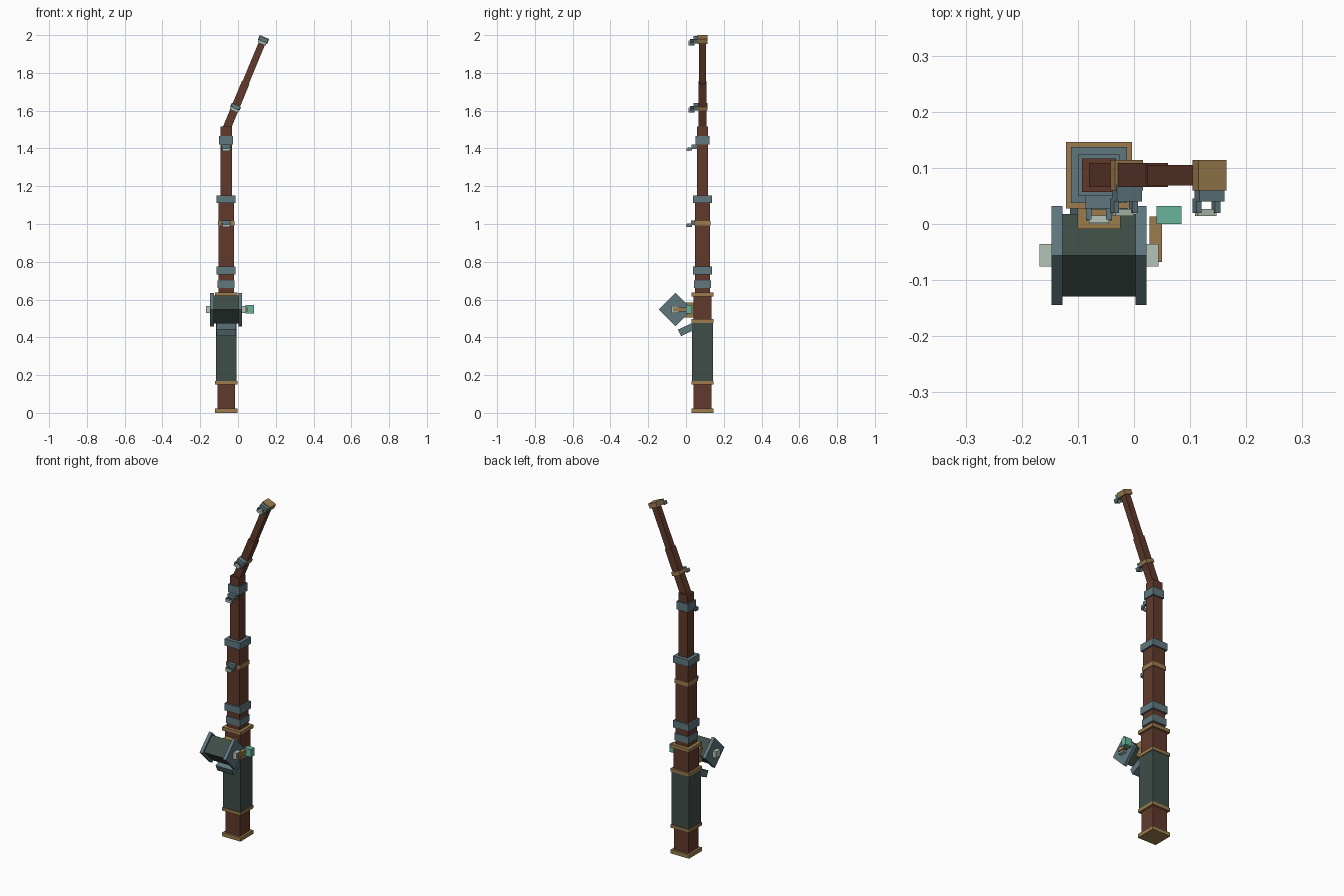
import bpy
from math import radians, sin, cos
from mathutils import Matrix, Vector

if "Cube" in bpy.data.objects:
    bpy.data.objects.remove(bpy.data.objects["Cube"])


def material(name, rgb):
    col = [(c / 255 / 12.92) if c < 11 else ((c / 255 + 0.055) / 1.055) ** 2.4 for c in rgb] + [1]
    m = bpy.data.materials.new(name)
    m.use_nodes = True
    m.diffuse_color = col
    m.node_tree.nodes["Principled BSDF"].inputs["Base Color"].default_value = col
    return m


WOOD = material("brown wood", (97, 58, 44))
STEEL = material("blue steel", (95, 119, 127))
BRASS = material("dull brass", (155, 124, 78))
GREEN = material("dark green", (62, 77, 71))
PALE = material("pale metal", (180, 195, 182))
TEAL = material("teal", (103, 180, 156))

RX, RY = -0.0625, 0.087  # rod axis


def box(name, mat, lo, hi, frame=None):
    """Box between two corners, optionally placed in a local frame."""
    bpy.ops.mesh.primitive_cube_add(size=1)
    ob = bpy.context.object
    ob.name = name
    lo, hi = Vector(lo), Vector(hi)
    m = Matrix.Translation((lo + hi) / 2) @ Matrix.Diagonal((*(hi - lo), 1))
    ob.data.transform(frame @ m if frame else m)
    ob.data.materials.append(mat)
    return ob


def section(name, mat, z0, z1, half, frame):
    return box(name, mat, (-half, -half, z0), (half, half, z1), frame)


def guide(name, frame, y):
    """Line guide: foot, two prongs and a pale bar; y is the foot's front face."""
    box(name + "_foot", STEEL, (-0.024, y, 0), (0.024, y + 0.03, 0.024), frame)
    for side, s in (("left", 1), ("right", -1)):
        xs = sorted((s * 0.013, s * 0.023))
        box(f"{name}_{side}_prong", STEEL, (xs[0], y - 0.02, -0.01), (xs[1], y + 0.005, 0.008), frame)
    box(name + "_bar", PALE, (-0.018, y - 0.026, -0.012), (0.018, y - 0.013, 0.002), frame)


# Straight shaft: stacked square sections
rod = Matrix.Translation((RX, RY, 0))
for name, mat, z0, z1, half in (
    ("butt_cap", BRASS, 0, 0.022, 0.059),
    ("butt", WOOD, 0.022, 0.155, 0.047),
    ("grip_lower_band", BRASS, 0.15, 0.168, 0.059),
    ("grip", GREEN, 0.168, 0.477, 0.055),
    ("grip_upper_band", BRASS, 0.477, 0.496, 0.059),
    ("reel_seat", WOOD, 0.496, 0.617, 0.048),
    ("seat_upper_band", BRASS, 0.617, 0.637, 0.059),
    ("lower_shaft", WOOD, 0.637, 1.13, 0.04),
    ("seat_collar", STEEL, 0.66, 0.70, 0.045),
    ("lower_collar", STEEL, 0.733, 0.775, 0.05),
    ("shaft_band", BRASS, 0.992, 1.016, 0.044),
    ("middle_collar", STEEL, 1.11, 1.15, 0.05),
    ("upper_shaft", WOOD, 1.13, 1.515, 0.03),
    ("upper_collar", STEEL, 1.42, 1.467, 0.037),
):
    section(name, mat, z0, z1, half, rod)

guide("first_guide", Matrix.Translation((RX, 0, 0.995)), 0.026)
guide("second_guide", Matrix.Translation((RX, 0, 1.398)), 0.028)

# Tilted tip, built along its own axis
tilt = Matrix.Translation((RX, RY, 1.5)) @ Matrix.Rotation(radians(22.5), 4, "Y")
section("tip_lower", WOOD, -0.01, 0.27, 0.0215, tilt)
section("tip_upper", WOOD, 0.27, 0.51, 0.018, tilt)
section("tip_band", BRASS, 0.12, 0.14, 0.027, tilt)
section("tip_cap", BRASS, 0.502, 0.53, 0.027, tilt)
guide("third_guide", tilt @ Matrix.Translation((0, -RY, 0.118)), 0.04)
guide("tip_guide", tilt @ Matrix.Translation((0, -RY, 0.502)), 0.04)

# Reel mount and slanted foot
box("reel_mount", BRASS, (-0.101, -0.009, 0.505), (-0.024, 0.05, 0.585))
foot = Matrix.Translation((RX, 0.007, 0.443)) @ Matrix.Rotation(radians(25), 4, "X")
box("reel_foot", STEEL, (-0.052, -0.046, -0.019), (0.052, 0.046, 0.019), foot)

# Reel: spool and side plates turned on edge
hub = Matrix.Translation((RX, -0.056, 0.547))
turned = hub @ Matrix.Rotation(radians(45), 4, "X")
box("spool", GREEN, (-0.066, -0.052, -0.052), (0.066, 0.052, 0.052), turned)
for side, s in (("left", 1), ("right", -1)):
    a, b = sorted((s * 0.065, s * 0.0845))
    box(side + "_reel_plate", STEEL, (a, -0.0625, -0.0625), (b, 0.0625, 0.0625), turned)
    a, b = sorted((s * 0.08, s * 0.106))
    box(side + "_axle_cap", PALE, (a, -0.02, -0.019), (b, 0.02, 0.019), hub)

# Crank
box("crank_arm", BRASS, (0.028, -0.068, 0.537), (0.05, 0.013, 0.559))
box("crank_knob", TEAL, (0.04, 0.0, 0.525), (0.085, 0.032, 0.57))
